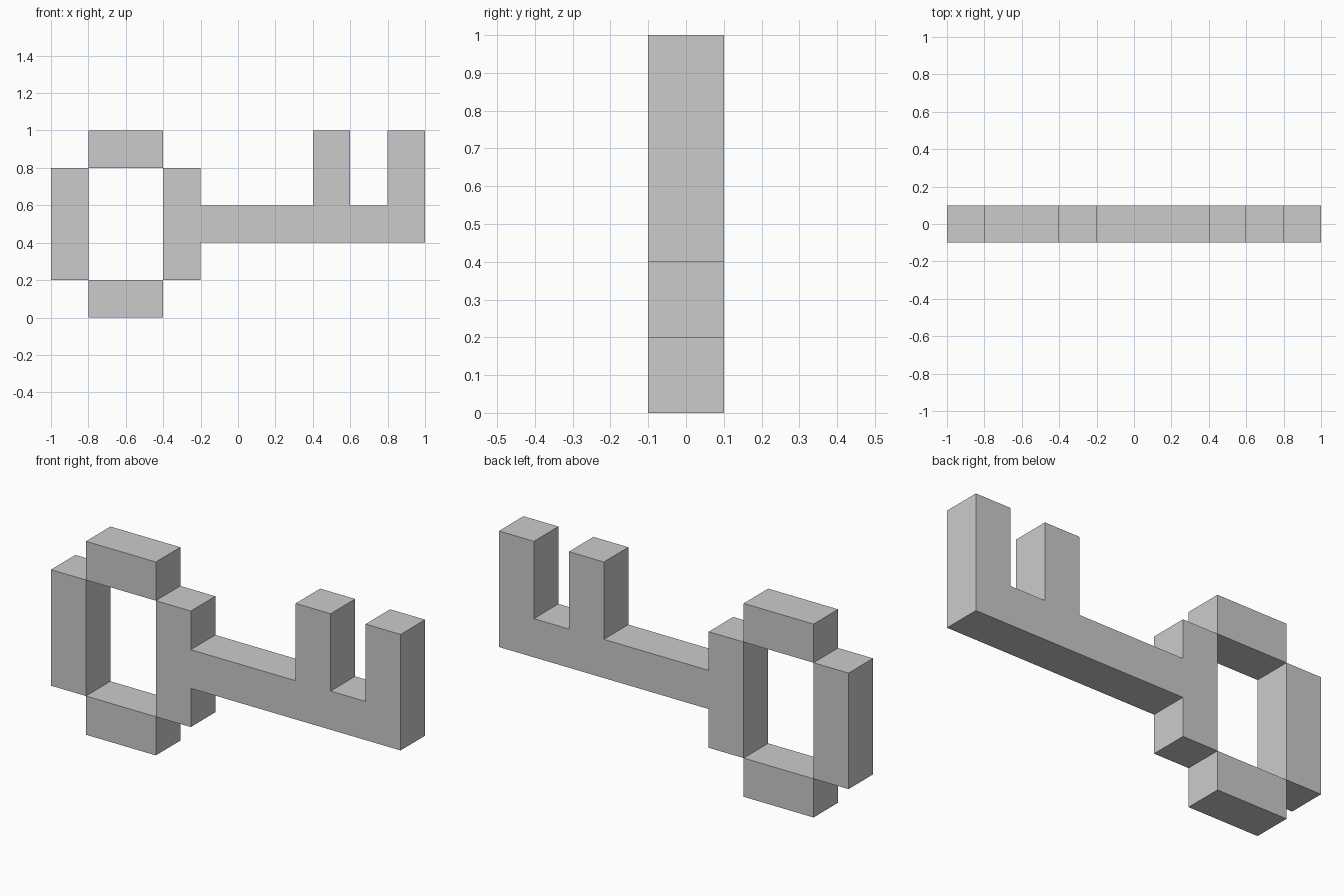
import bpy, bmesh

if "Cube" in bpy.data.objects:
    bpy.data.objects.remove(bpy.data.objects["Cube"])

HALF_DEPTH = 0.1


def extrude_profile(name, points):
    """Extrude an x-z outline through the key's thickness."""
    bm = bmesh.new()
    face = bm.faces.new([bm.verts.new((x, -HALF_DEPTH, z)) for x, z in points])
    extruded = bmesh.ops.extrude_face_region(bm, geom=[face])["geom"]
    verts = [g for g in extruded if isinstance(g, bmesh.types.BMVert)]
    bmesh.ops.translate(bm, verts=verts, vec=(0, 2 * HALF_DEPTH, 0))
    bmesh.ops.recalc_face_normals(bm, faces=bm.faces[:])
    mesh = bpy.data.meshes.new(name)
    bm.to_mesh(mesh)
    bm.free()
    obj = bpy.data.objects.new(name, mesh)
    bpy.context.collection.objects.link(obj)
    return obj


def block(name, x0, x1, z0, z1):
    return extrude_profile(name, [(x0, z0), (x1, z0), (x1, z1), (x0, z1)])


# Key handle: three blocks of the ring, touching at their corners
block("handle_bottom", -0.8, -0.4, 0.0, 0.2)
block("handle_top", -0.8, -0.4, 0.8, 1.0)
block("handle_left", -1.0, -0.8, 0.2, 0.8)

# Inner side of the ring, running on into the shaft and its two teeth
outline = [(-0.4, 0.2), (-0.2, 0.2), (-0.2, 0.4), (1.0, 0.4)]
for right in (1.0, 0.6):
    outline += [(right, 1.0), (right - 0.2, 1.0), (right - 0.2, 0.6)]
    if right == 1.0:
        outline.append((0.6, 0.6))
outline += [(-0.2, 0.6), (-0.2, 0.8), (-0.4, 0.8)]
extrude_profile("shaft_and_teeth", outline)
